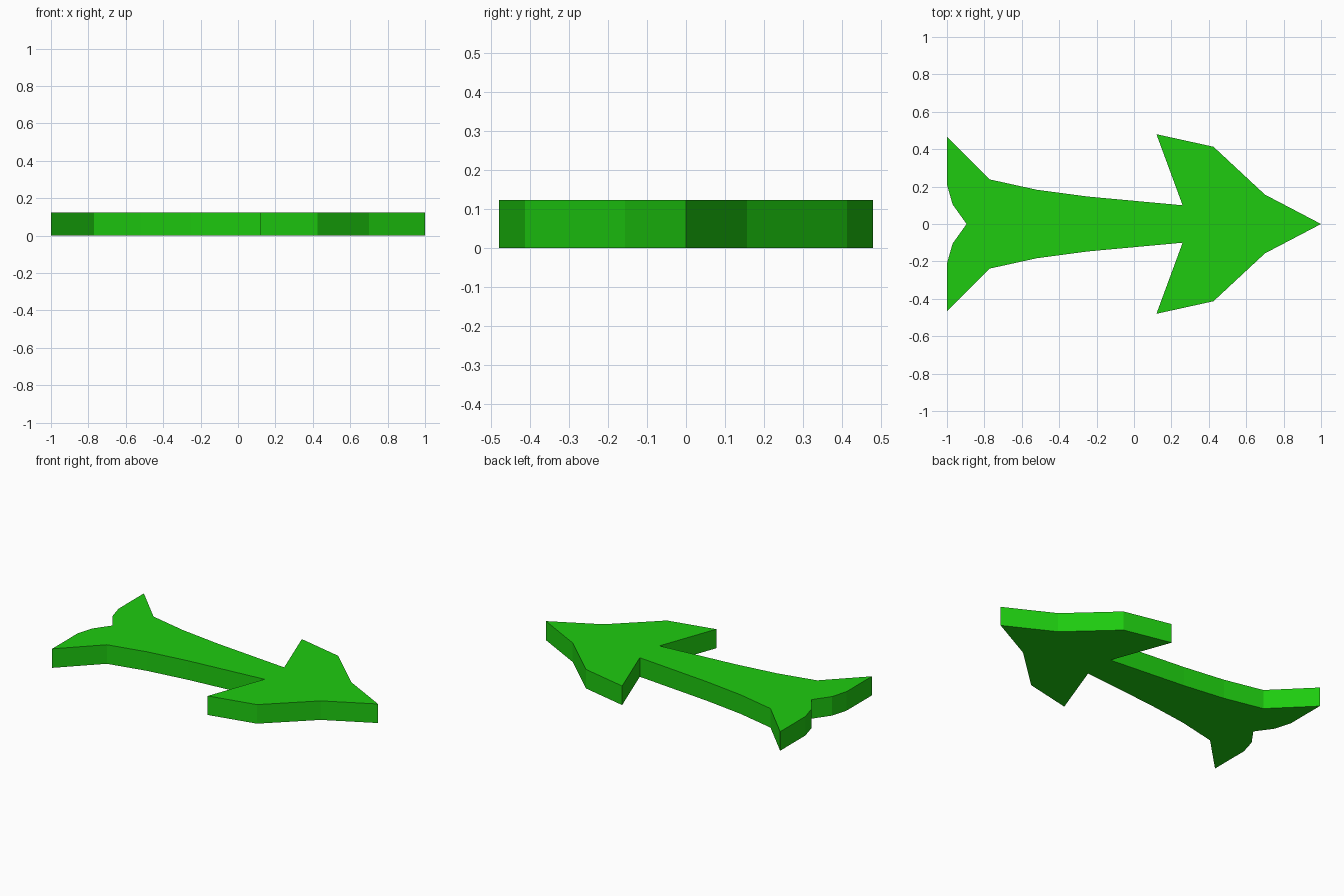
import bpy, bmesh

if "Cube" in bpy.data.objects:
    bpy.data.objects.remove(bpy.data.objects["Cube"])

HEIGHT = 0.123

# Half outline of the arrow, from the tip back to the tail notch
half = [(1.0, 0.0), (0.70, 0.157), (0.425, 0.413), (0.12, 0.48),
        (0.26, 0.10), (-0.25, 0.147), (-0.52, 0.183), (-0.77, 0.238),
        (-1.0, 0.468), (-1.0, 0.21), (-0.97, 0.105), (-0.895, 0.0)]

# Mirror the inner points to close the outline
outline = half + [(x, -y) for x, y in reversed(half[1:-1])]

# Fill the outline and extrude it into a flat slab
bm = bmesh.new()
face = bm.faces.new([bm.verts.new((x, y, 0)) for x, y in outline])
ext = bmesh.ops.extrude_face_region(bm, geom=[face], use_keep_orig=True)
top = [v for v in ext["geom"] if isinstance(v, bmesh.types.BMVert)]
bmesh.ops.translate(bm, verts=top, vec=(0, 0, HEIGHT))
bmesh.ops.recalc_face_normals(bm, faces=bm.faces)

mesh = bpy.data.meshes.new("arrow")
bm.to_mesh(mesh)
bm.free()
arrow = bpy.data.objects.new("arrow", mesh)
bpy.context.collection.objects.link(arrow)

# Green paint
green = bpy.data.materials.new("green")
green.diffuse_color = (0.013, 0.6, 0.005, 1)
green.use_nodes = True
green.node_tree.nodes["Principled BSDF"].inputs["Base Color"].default_value = green.diffuse_color
mesh.materials.append(green)
